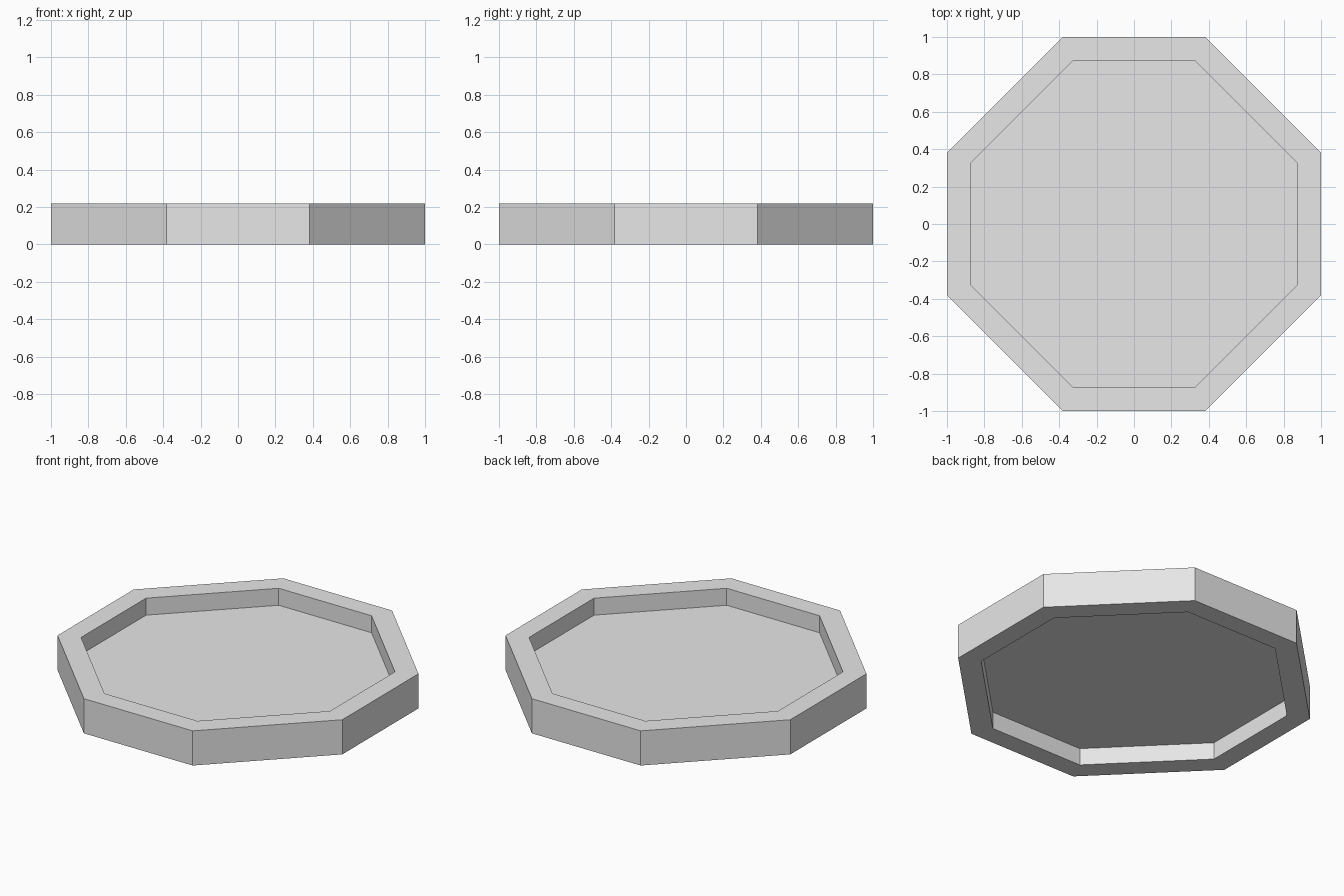
import bpy, bmesh

if "Cube" in bpy.data.objects:
    bpy.data.objects.remove(bpy.data.objects["Cube"])

HEIGHT = 0.22
MID = HEIGHT / 2
SHEET = 0.002  # half thickness of the floor

grey = bpy.data.materials.new("light grey")
grey.diffuse_color = (0.8, 0.8, 0.8, 1)
grey.use_nodes = True
grey.node_tree.nodes["Principled BSDF"].inputs["Base Color"].default_value = grey.diffuse_color


def octagon(bm, reach, half_side, z):
    """Ring of eight vertices, counter-clockwise from above."""
    quarter = [(half_side, -reach), (reach, -half_side)]
    points = []
    for _ in range(4):
        points += quarter
        quarter = [(-y, x) for x, y in quarter]
    # first quarter holds the front-right corner, each turn adds the next
    return [bm.verts.new((x, y, z)) for x, y in points]


def bridge(bm, a, b):
    for i in range(8):
        j = (i + 1) % 8
        bm.faces.new((a[i], a[j], b[j], b[i]))


# Eight-sided tray: rim with a recess above and below a thin floor
bm = bmesh.new()
OUTER, INNER = (1.0, 0.382), (0.874, 0.326)
rings = [octagon(bm, *INNER, MID - SHEET),
         octagon(bm, *INNER, 0),
         octagon(bm, *OUTER, 0),
         octagon(bm, *OUTER, HEIGHT),
         octagon(bm, *INNER, HEIGHT),
         octagon(bm, *INNER, MID + SHEET)]
for a, b in zip(rings, rings[1:]):
    bridge(bm, a, b)

# Floor faces
bm.faces.new(rings[0][::-1])
bm.faces.new(rings[-1])
bmesh.ops.recalc_face_normals(bm, faces=bm.faces)

mesh = bpy.data.meshes.new("octagonal_tray")
bm.to_mesh(mesh)
bm.free()
mesh.materials.append(grey)
tray = bpy.data.objects.new("octagonal_tray", mesh)
bpy.context.collection.objects.link(tray)
